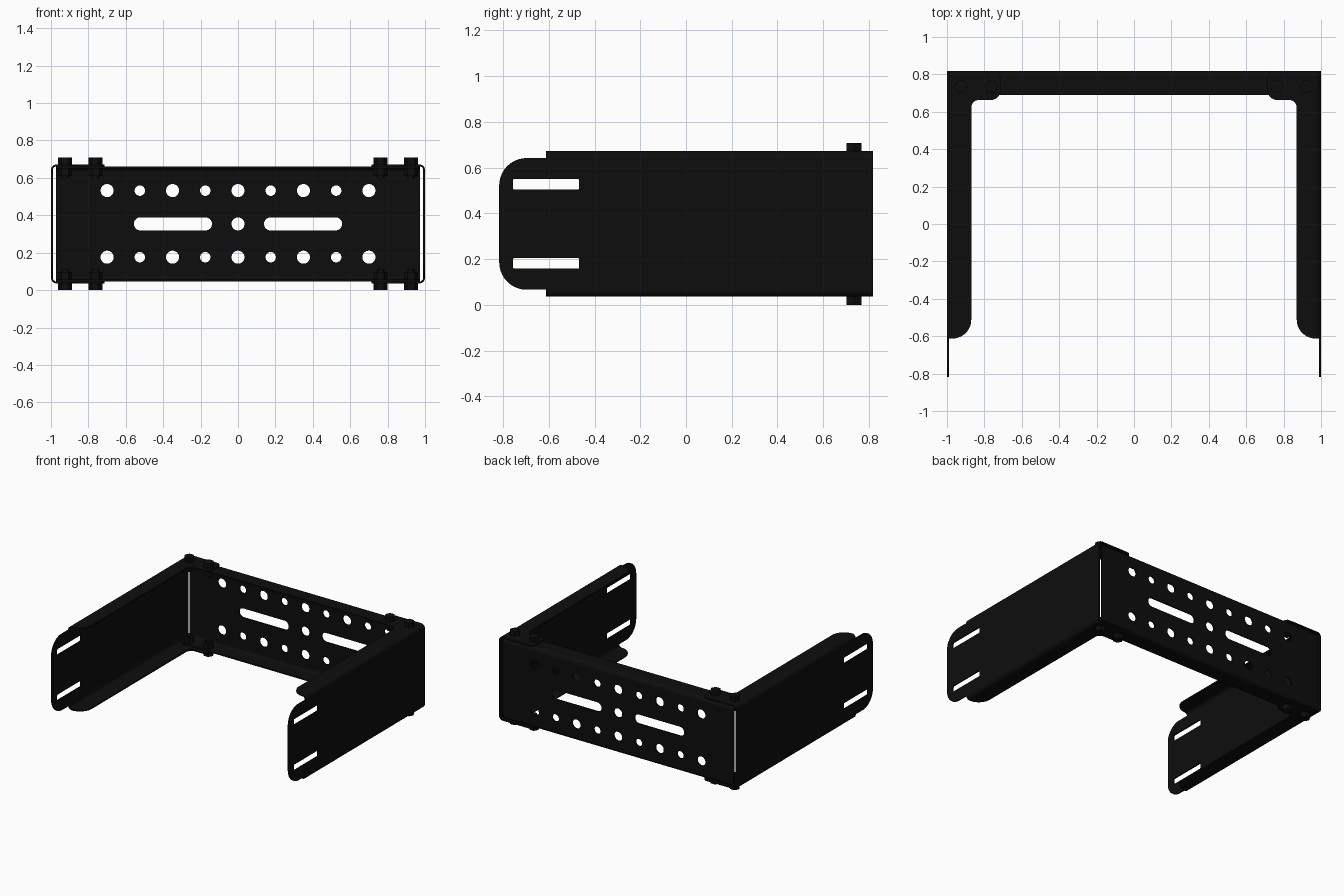
import bpy, bmesh
from math import cos, sin, pi
from mathutils import Matrix, Vector

if "Cube" in bpy.data.objects:
    bpy.data.objects.remove(bpy.data.objects["Cube"])

T = 0.01            # sheet thickness
MID = 0.354         # height of the symmetry plane
black = bpy.data.materials.new("black_paint")
black.diffuse_color = (0.004, 0.004, 0.004, 1)
black.use_nodes = True
black.node_tree.nodes["Principled BSDF"].inputs["Base Color"].default_value = black.diffuse_color

FLIP_X = Matrix.Diagonal((-1, 1, 1, 1))
FLIP_Z = Matrix.Translation((0, 0, 2 * MID)) @ Matrix.Diagonal((1, 1, -1, 1))


def frame(ax, ay, az, origin):
    """Matrix placing local x, y, z along the given world axes."""
    m = Matrix((ax, ay, az)).transposed().to_4x4()
    m.translation = origin
    return m


X, Y, Z = (1, 0, 0), (0, 1, 0), (0, 0, 1)
XY = lambda z: frame(X, Y, Z, (0, 0, z))
YZ = lambda x: frame(Y, Z, X, (x, 0, 0))
XZ = lambda y: frame(X, Z, (0, -1, 0), (0, y, 0))


def rounded(corners, n=10):
    """Outline from right-angled corners (x, y, radius)."""
    out = []
    for i, (x, y, r) in enumerate(corners):
        p = Vector((x, y))
        if r == 0:
            out.append(p)
            continue
        a = (Vector(corners[i - 1][:2]) - p).normalized()
        b = (Vector(corners[(i + 1) % len(corners)][:2]) - p).normalized()
        c = p + r * (a + b)
        out += [c - r * (b * cos(t) + a * sin(t)) for t in (pi / 2 * k / n for k in range(n + 1))]
    return out


def rect(x0, x1, y0, y1, r=0.0):
    return rounded([(x0, y0, r), (x1, y0, r), (x1, y1, r), (x0, y1, r)])


def ngon(x, y, r, n):
    return [Vector((x + r * cos(2 * pi * k / n), y + r * sin(2 * pi * k / n))) for k in range(n)]


def bend(cx, cy, r=0.03, n=8):
    """Quarter-ring cross-section of a folded edge."""
    ang = [pi / 2 * k / n for k in range(n + 1)]
    arc = lambda q, seq: [Vector((cx + q * cos(a), cy + q * sin(a))) for a in seq]
    return arc(r, ang) + arc(r - T, ang[::-1])


def plate(bm, loops, depth, mats):
    """Fill the outline (later loops are holes), extrude it, add a copy per matrix."""
    cu = bpy.data.curves.new("tmp", 'CURVE')
    cu.dimensions, cu.fill_mode, cu.extrude = '2D', 'BOTH', depth / 2
    for pts in loops:
        s = cu.splines.new('POLY')
        s.points.add(len(pts) - 1)
        for q, p in zip(s.points, pts):
            q.co = (p.x, p.y, 0, 1)
        s.use_cyclic_u = True
    ob = bpy.data.objects.new("tmp", cu)
    bpy.context.collection.objects.link(ob)
    bpy.context.view_layer.update()
    base = bpy.data.meshes.new_from_object(ob.evaluated_get(bpy.context.evaluated_depsgraph_get()))
    for m in mats:
        me = base.copy()
        me.transform(m)
        part = bmesh.new()
        part.from_mesh(me)
        bmesh.ops.remove_doubles(part, verts=part.verts, dist=1e-5)
        bmesh.ops.recalc_face_normals(part, faces=part.faces)
        part.to_mesh(me)
        part.free()
        bm.from_mesh(me)
        bpy.data.meshes.remove(me)
    bpy.data.objects.remove(ob)
    bpy.data.curves.remove(cu)
    bpy.data.meshes.remove(base)


def finish(bm, name):
    me = bpy.data.meshes.new(name)
    bm.to_mesh(me)
    bm.free()
    me.materials.clear()
    me.materials.append(black)
    ob = bpy.data.objects.new(name, me)
    bpy.context.collection.objects.link(ob)
    bpy.ops.object.select_all(action='DESELECT')
    ob.select_set(True)
    bpy.context.view_layer.objects.active = ob
    bpy.ops.object.shade_smooth_by_angle()


# side arms: slotted web with rounded tongue, folded edges, L-shaped flanges
for name, side in (("right_arm", Matrix()), ("left_arm", FLIP_X)):
    bm = bmesh.new()
    both = lambda m: [side @ m, side @ FLIP_Z @ m]
    z0, z1 = 0.066, 0.642
    web = rounded([(-0.817, z0, 0.12), (0.817, z0, 0), (0.817, z1, 0), (-0.817, z1, 0.12)])
    slots = [rect(-0.757, -0.467, MID + s - 0.023, MID + s + 0.023, 0.006) for s in (-0.173, 0.173)]
    plate(bm, [web] + slots, T, [side @ YZ(0.995)])
    plate(bm, [bend(0.97, z1)], 1.429, both(XZ(0.1025)))
    flange = rounded([(0.97, 0.817, 0), (0.714, 0.817, 0.03), (0.714, 0.663, 0.05),
                      (0.87, 0.663, 0.04), (0.87, -0.612, 0.1), (0.97, -0.612, 0)])
    plate(bm, [flange], T, both(XY(0.667)))
    finish(bm, name)

# back channel: perforated web, folded edges and flanges
bm = bmesh.new()
holes = [ngon(0, MID, 0.035, 32)]
for row in (-0.178, 0.178):
    for i in range(-4, 5):
        holes.append(ngon(i * 0.175, MID + row, 0.028 if i % 2 else 0.035, 32))
for s in (-1, 1):
    holes.append(rect(s * 0.348 - 0.209, s * 0.348 + 0.209, MID - 0.035, MID + 0.035, 0.0349))
W = 0.973
plate(bm, [rect(-W, W, 0.077, 0.631)] + holes, T, [XZ(0.812)])
fold = YZ(0)
plate(bm, [bend(0.787, 0.631)], 2 * W, [fold, FLIP_Z @ fold])
lip = rounded([(-W, 0.69, 0.03), (W, 0.69, 0.03), (W, 0.787, 0), (-W, 0.787, 0)])
plate(bm, [lip], T, [XY(0.656), FLIP_Z @ XY(0.656)])
finish(bm, "back_channel")

# corner bolts: hex head outside, shank and nut inside
for i, x in enumerate((-0.925, -0.762, 0.762, 0.925)):
    for level, flip in (("upper", Matrix()), ("lower", FLIP_Z)):
        bm = bmesh.new()
        for n, r, a, b in ((6, 0.037, 0.672, 0.708), (24, 0.02, 0.595, 0.68), (6, 0.037, 0.61, 0.651)):
            plate(bm, [ngon(x, 0.735, r, n)], b - a, [flip @ XY((a + b) / 2)])
        finish(bm, f"{level}_bolt_{i + 1}")
